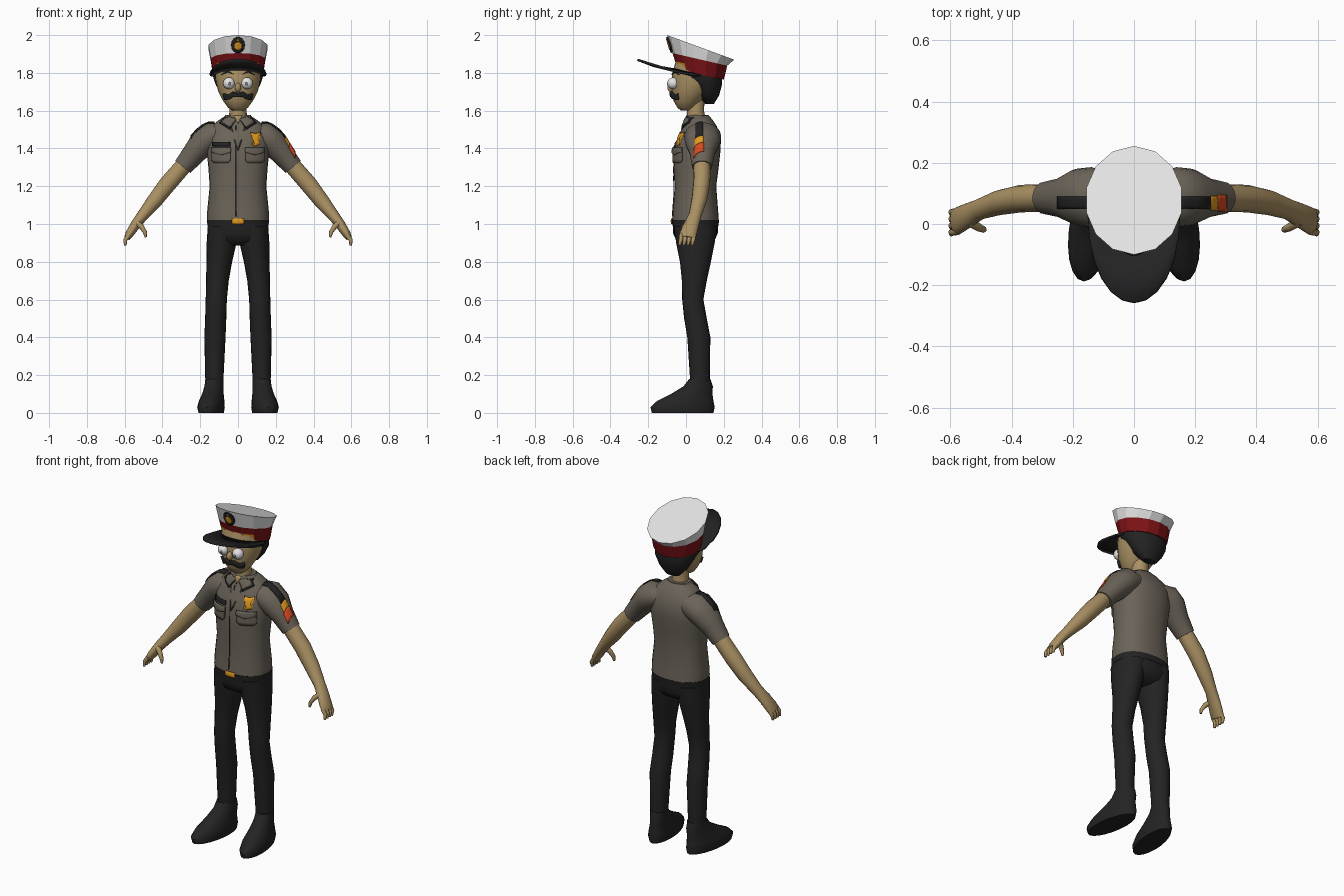
import bpy, bmesh, math
from mathutils import Vector
from mathutils.bvhtree import BVHTree

old = bpy.data.objects.get("Cube")
if old:
    bpy.data.objects.remove(old, do_unlink=True)


def material(name, r, g, b):
    m = bpy.data.materials.new(name)
    m.use_nodes = True
    m.diffuse_color = (r, g, b, 1)
    bsdf = m.node_tree.nodes["Principled BSDF"]
    bsdf.inputs["Base Color"].default_value = (r, g, b, 1)
    bsdf.inputs["Roughness"].default_value = 0.8
    return m


SKIN = material("skin", .40, .28, .125)
SHIRT = material("khaki shirt", .145, .125, .098)
BLACK = material("black cloth", .017, .017, .018)
WHITE = material("white", .78, .78, .78)
RED = material("dark red", .2, .006, .008)
GOLD = material("gold", .75, .32, .015)
ORANGE = material("orange red", .68, .07, .015)
GREY = material("grey iris", .2, .2, .2)
Y = Vector((0, 1, 0))


def finish(name, bm, mats, smooth=True):
    bmesh.ops.recalc_face_normals(bm, faces=bm.faces)
    mesh = bpy.data.meshes.new(name)
    bm.to_mesh(mesh)
    bm.free()
    ob = bpy.data.objects.new(name, mesh)
    bpy.context.collection.objects.link(ob)
    for m in mats:
        mesh.materials.append(m)
    if smooth:
        bpy.ops.object.select_all(action='DESELECT')
        ob.select_set(True)
        bpy.context.view_layer.objects.active = ob
        bpy.ops.object.shade_smooth_by_angle(angle=math.radians(50))
    return ob


def skin_rings(name, rings, mats, n=20, power=2.0, smooth=True, rule=None):
    """Loft closed rings, each given as centre, half axis u, half axis v."""
    def sup(t):
        return math.copysign(abs(t) ** (2 / power), t)
    bm = bmesh.new()
    loops = []
    for c, u, v in rings:
        angs = [2 * math.pi * i / n + math.pi / 2 for i in range(n)]
        loops.append([bm.verts.new(c + u * sup(math.cos(a)) + v * sup(math.sin(a))) for a in angs])
    for row, (a, b) in enumerate(zip(loops, loops[1:])):
        for i in range(n):
            j = (i + 1) % n
            f = bm.faces.new((a[i], a[j], b[j], b[i]))
            if rule:
                f.material_index = rule(row, f.calc_center_median())
    bm.faces.new(loops[0])
    bm.faces.new(loops[-1])
    return finish(name, bm, mats, smooth)


def stack(name, rows, mat, side=1, skew=0, **kw):
    """Horizontal rings: x, y, z, half width, half depth."""
    return skin_rings(name, [(Vector((side * x, y, z)), Vector((rx, 0, 0)),
                              Vector((side * skew * ry, ry, 0))) for x, y, z, rx, ry in rows], [mat], **kw)


def limb(name, rows, mat, side=1, n=14):
    """Rings square to a path: x, y, z, radius across, radius in depth."""
    pts = [Vector((side * r[0], r[1], r[2])) for r in rows]
    rings = []
    for i, r in enumerate(rows):
        t = pts[min(i + 1, len(pts) - 1)] - pts[max(i - 1, 0)]
        u = t.cross(Y).normalized()
        v = u.cross(t).normalized()
        rings.append((pts[i], u * r[3], v * r[4]))
    return skin_rings(name, rings, [mat], n=n)


def tree(*obs):
    verts, polys = [], []
    for ob in obs:
        k = len(verts)
        verts += [v.co.copy() for v in ob.data.vertices]
        polys += [[k + i for i in p.vertices] for p in ob.data.polygons]
    return BVHTree.FromPolygons(verts, polys)


def drape(name, outline, target, mat, lift=.004, thick=.005, top=False, side=1):
    """Press a flat outline onto a body part from the front or from above."""
    d = Vector((0, 0, -1)) if top else Y
    bm = bmesh.new()
    bm.faces.new([bm.verts.new((side * a, b, 3) if top else (side * a, -2, b)) for a, b in outline])
    bmesh.ops.triangulate(bm, faces=bm.faces)
    bmesh.ops.subdivide_edges(bm, edges=bm.edges, cuts=3, use_grid_fill=True)
    for v in bm.verts:
        hit = target.ray_cast(v.co, d)[0]
        if hit is None:
            hit = target.find_nearest(v.co)[0]
        v.co = hit - d * lift
    ob = finish(name, bm, [mat])
    mod = ob.modifiers.new("thickness", 'SOLIDIFY')
    mod.thickness, mod.offset = thick, 0
    return ob


def box(x0, x1, z0, z1):
    return [(x0, z0), (x1, z0), (x1, z1), (x0, z1)]


def ball(name, centre, size, mat):
    bm = bmesh.new()
    bmesh.ops.create_uvsphere(bm, u_segments=16, v_segments=10, radius=1)
    for v in bm.verts:
        v.co = Vector(centre) + Vector([a * b for a, b in zip(v.co, size)])
    return finish(name, bm, [mat])


# Torso, hips and belt
torso = stack("shirt", [(0, .05, 1.015, .163, .124), (0, .05, 1.07, .163, .12), (0, .05, 1.2, .15, .11),
                        (0, .053, 1.3, .157, .12), (0, .06, 1.39, .166, .123), (0, .07, 1.46, .163, .115),
                        (0, .075, 1.52, .14, .087), (0, .07, 1.555, .095, .068), (0, .065, 1.575, .06, .055)],
              SHIRT, power=2.3, n=28)
stack("hips", [(0, .05, 1.01, .158, .12), (0, .05, .95, .162, .118), (0, .05, .91, .15, .1),
               (0, .05, .885, .09, .06)], BLACK, power=2.3)
belt = stack("belt", [(0, .05, .99, .162, .121), (0, .05, 1.022, .164, .126)], BLACK, power=2.3, n=28)
drape("belt_buckle", box(-.032, .032, 1.0, 1.03), tree(belt, torso), GOLD)

# Neck, head and hair
stack("neck", [(0, .055, 1.54, .052, .052), (0, .05, 1.6, .045, .045), (0, .05, 1.68, .048, .05)], SKIN)
head = stack("head", [(0, 0, 1.6, .028, .026), (0, .002, 1.615, .052, .047), (0, .01, 1.65, .078, .075),
                      (0, .03, 1.7, .104, .105), (0, .045, 1.75, .117, .121), (0, .05, 1.8, .121, .122),
                      (0, .06, 1.86, .118, .115)], SKIN, n=24)
stack("hair", [(0, .125, 1.635, .045, .022), (0, .115, 1.68, .086, .06), (0, .105, 1.735, .117, .085),
               (0, .077, 1.775, .131, .114), (0, .07, 1.83, .131, .115)], BLACK)
face = tree(head)
half = [(0, 1.692), (.028, 1.7), (.055, 1.682), (.076, 1.69), (.068, 1.658), (.045, 1.66), (.02, 1.675)]
drape("moustache", half + [(0, 1.673)] + [(-x, z) for x, z in half[:0:-1]], face, BLACK, .008, .014)
ball("nose", (0, -.077, 1.722), (.016, .022, .025), SKIN)
for s, tag in ((1, "left"), (-1, "right")):
    ball(tag + "_eye", (s * .048, -.068, 1.745), (.031, .031, .031), WHITE)
    ball(tag + "_iris", (s * .045, -.097, 1.742), (.009, .004, .009), GREY)
    drape(tag + "_eyebrow", [(.02, 1.79), (.055, 1.803), (.092, 1.788), (.055, 1.814)], face, BLACK, side=s)

# Cap: tilted rings from front point to back point


def tilted(fy, fz, by, bz, rx):
    f, b = Vector((0, fy, fz)), Vector((0, by, bz))
    return (f + b) / 2, Vector((rx, 0, 0)), (b - f) / 2


low = tilted(-.042, 1.815, .2, 1.765, .136)
mid = tilted(-.058, 1.862, .21, 1.803, .142)
high = tilted(-.072, 1.905, .218, 1.838, .148)
skin_rings("cap_band", [low, mid, high], [RED, GOLD], n=14, smooth=False,
           rule=lambda row, c: int(row == 0 and c.y < .0))
crown = skin_rings("cap_crown", [high, tilted(-.1, 2.0, .255, 1.87, .16)], [WHITE], n=14, smooth=False)
bm = bmesh.new()
edge = []
for i in range(13):
    a = math.pi * (1 + i / 12)
    c, s = math.cos(a), math.sin(a)
    edge.append([bm.verts.new(p) for p in ((.134 * c, .08 + .118 * s, 1.79 - .03 * s),
                                           (.152 * c, .03 + .2 * s, 1.793 - .05 * s),
                                           (.15 * c, .02 + .275 * s, 1.79 - .085 * s))])
for p, q in zip(edge, edge[1:]):
    for k in (0, 1):
        bm.faces.new((p[k], p[k + 1], q[k + 1], q[k]))
visor = finish("cap_visor", bm, [BLACK])
visor.modifiers.new("thickness", 'SOLIDIFY').thickness = .012


def oval(x, z, rx, rz, n=14):
    return [(x + rx * math.cos(2 * math.pi * i / n), z + rz * math.sin(2 * math.pi * i / n)) for i in range(n)]


front = tree(crown)
drape("cap_badge", oval(0, 1.948, .036, .042), front, BLACK, .005, .008)
drape("cap_emblem", oval(0, 1.942, .02, .022), front, GOLD, .01, .004)
drape("cap_emblem_tip", [(-.008, 1.968), (.008, 1.968), (0, 1.983)], front, GOLD, .01, .004)

# Limbs, mirrored
for s, tag in ((1, "left"), (-1, "right")):
    sleeve = limb(tag + "_sleeve", [(.07, .085, 1.475, .06, .075), (.14, .088, 1.465, .078, .098),
                                    (.185, .088, 1.43, .076, .093), (.235, .086, 1.372, .062, .066),
                                    (.292, .085, 1.302, .052, .053)], SHIRT, s, 18)
    limb(tag + "_arm", [(.25, .085, 1.36, .044, .044), (.3, .085, 1.295, .046, .045), (.37, .083, 1.215, .047, .045),
                        (.44, .07, 1.125, .042, .041), (.505, .048, 1.045, .031, .034), (.54, .03, 1.0, .027, .04),
                        (.573, .012, .95, .023, .045), (.586, .007, .927, .017, .041)], SKIN, s)
    for k in range(4):
        y = -.028 + .022 * k
        limb(f"{tag}_finger_{k + 1}", [(.575, y + .004, .945, .013, .012), (.597, y, .915, .011, .011),
                                       (.597, y - .006, .888, .007, .007)], SKIN, s, 8)
    limb(tag + "_thumb", [(.54, .01, 1.01, .016, .018), (.51, -.01, .985, .014, .014),
                          (.492, -.018, .955, .011, .011), (.488, -.02, .93, .006, .006)], SKIN, s, 8)
    stack(tag + "_leg", [(.084, .05, .99, .076, .115), (.087, .05, .9, .079, .102), (.099, .05, .8, .068, .082),
                         (.109, .044, .7, .06, .066), (.115, .036, .6, .056, .056), (.118, .05, .5, .056, .06),
                         (.122, .068, .4, .056, .061), (.125, .073, .2, .049, .053), (.125, .075, .1, .045, .05)],
          BLACK, s)
    stack(tag + "_shoe", [(.142, -.018, 0, .064, .163), (.143, -.018, .03, .07, .17), (.14, -.006, .06, .066, .152),
                          (.133, .03, .1, .056, .11), (.127, .064, .14, .05, .078), (.125, .073, .18, .048, .056)],
          BLACK, s, skew=-.12)
    # Shoulder strap, collar and chest pocket
    shoulder = tree(torso, sleeve)
    drape(tag + "_shoulder_strap", box(.125, .25, .05, .09), shoulder, BLACK, top=True, side=s)
    if s > 0:
        drape("sleeve_patch_top", box(.25, .272, .045, .092), shoulder, GOLD, top=True)
        drape("sleeve_patch", box(.272, .302, .042, .094), shoulder, ORANGE, top=True)
    chest = tree(torso)
    drape(tag + "_collar_trim", [(.012, 1.548), (.045, 1.5), (.098, 1.535), (.068, 1.574)], chest, BLACK, .005, side=s)
    drape(tag + "_collar", [(.008, 1.555), (.043, 1.512), (.086, 1.539), (.062, 1.574)], chest, SHIRT, .01, side=s)
    drape(tag + "_pocket", [(.04, 1.4), (.04, 1.335), (.055, 1.322), (.125, 1.322), (.138, 1.335), (.138, 1.4)],
          chest, SHIRT, .005, .008, side=s)
    drape(tag + "_pocket_flap", [(.037, 1.405), (.037, 1.38), (.09, 1.365), (.14, 1.38), (.14, 1.405)],
          chest, SHIRT, .012, .008, side=s)

# Collar stand, open neck, seam, name plate and chest badge
stack("collar_stand", [(0, .06, 1.545, .092, .07), (0, .062, 1.578, .066, .056)], SHIRT)
drape("open_neck", [(-.022, 1.573), (0, 1.53), (.022, 1.573)], chest, SKIN, .006)
drape("front_seam", box(-.012, -.008, 1.04, 1.52), chest, BLACK, .002, .003)
drape("name_plate", box(-.135, -.04, 1.412, 1.434), chest, BLACK, .006, .006)
drape("chest_badge", [(.075, 1.42), (.09, 1.412), (.115, 1.42), (.105, 1.45), (.118, 1.485), (.092, 1.478),
                      (.066, 1.485), (.078, 1.45)], chest, GOLD, .007, .006)
